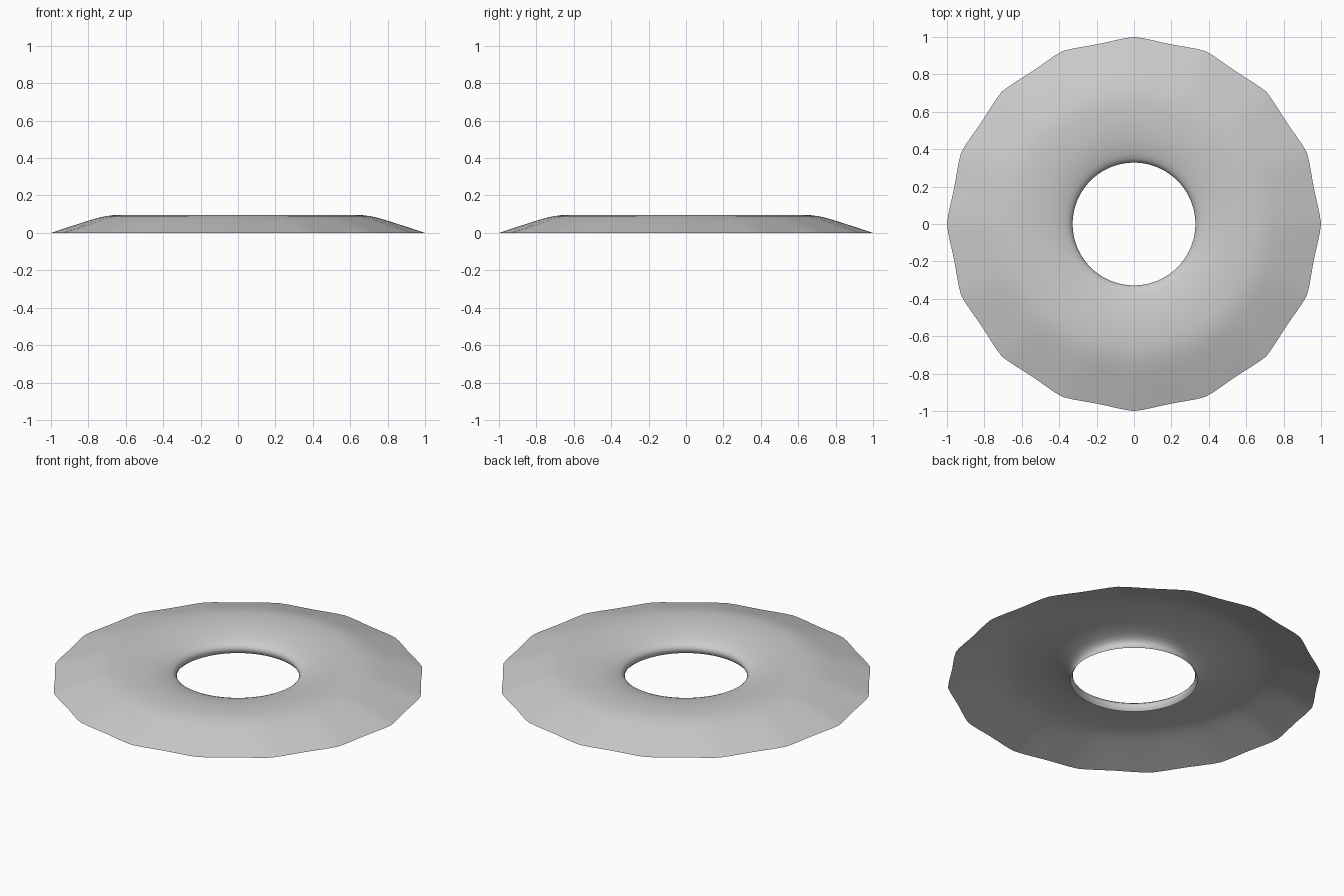
import bpy, bmesh, math

if "Cube" in bpy.data.objects:
    bpy.data.objects.remove(bpy.data.objects["Cube"])

SEGMENTS = 128
SIDES = 16  # the outer rim is a softly rounded 16-gon

# Cross-section (radius, height) from outer rim, over the crown, into the hole
PROFILE = [(1.0, 0.0), (0.9, 0.033), (0.8, 0.065), (0.75, 0.080),
           (0.71, 0.089), (0.67, 0.0945), (0.62, 0.0965), (0.56, 0.096), (0.50, 0.092),
           (0.45, 0.085), (0.41, 0.077), (0.375, 0.067), (0.35, 0.0575),
           (0.335, 0.045), (0.328, 0.031), (0.330, 0.015), (0.342, 0.0)]


def rim_factor(angle):
    """Radius factor of the rounded polygon: 1 at its corners."""
    step = 2 * math.pi / SIDES
    poly = math.cos(step / 2) / math.cos(angle % step - step / 2)
    wave = 0.9904 + 0.0096 * math.cos(SIDES * angle)
    return 0.5 * (poly + wave)


# Open ring shell
bm = bmesh.new()
rings = []
for r, z in PROFILE:
    weight = max(0.0, (r - 0.33) / 0.67) ** 1.5
    ring = []
    for i in range(SEGMENTS):
        a = 2 * math.pi * i / SEGMENTS
        rad = r * (1 + weight * (rim_factor(a) - 1))
        ring.append(bm.verts.new((rad * math.cos(a), rad * math.sin(a), z)))
    rings.append(ring)
for outer, inner in zip(rings, rings[1:]):
    for i in range(SEGMENTS):
        j = (i + 1) % SEGMENTS
        bm.faces.new((outer[i], outer[j], inner[j], inner[i]))
for f in bm.faces:
    f.smooth = True

mesh = bpy.data.meshes.new("ring_shell")
bm.to_mesh(mesh)
bm.free()
bpy.context.collection.objects.link(bpy.data.objects.new("ring_shell", mesh))
